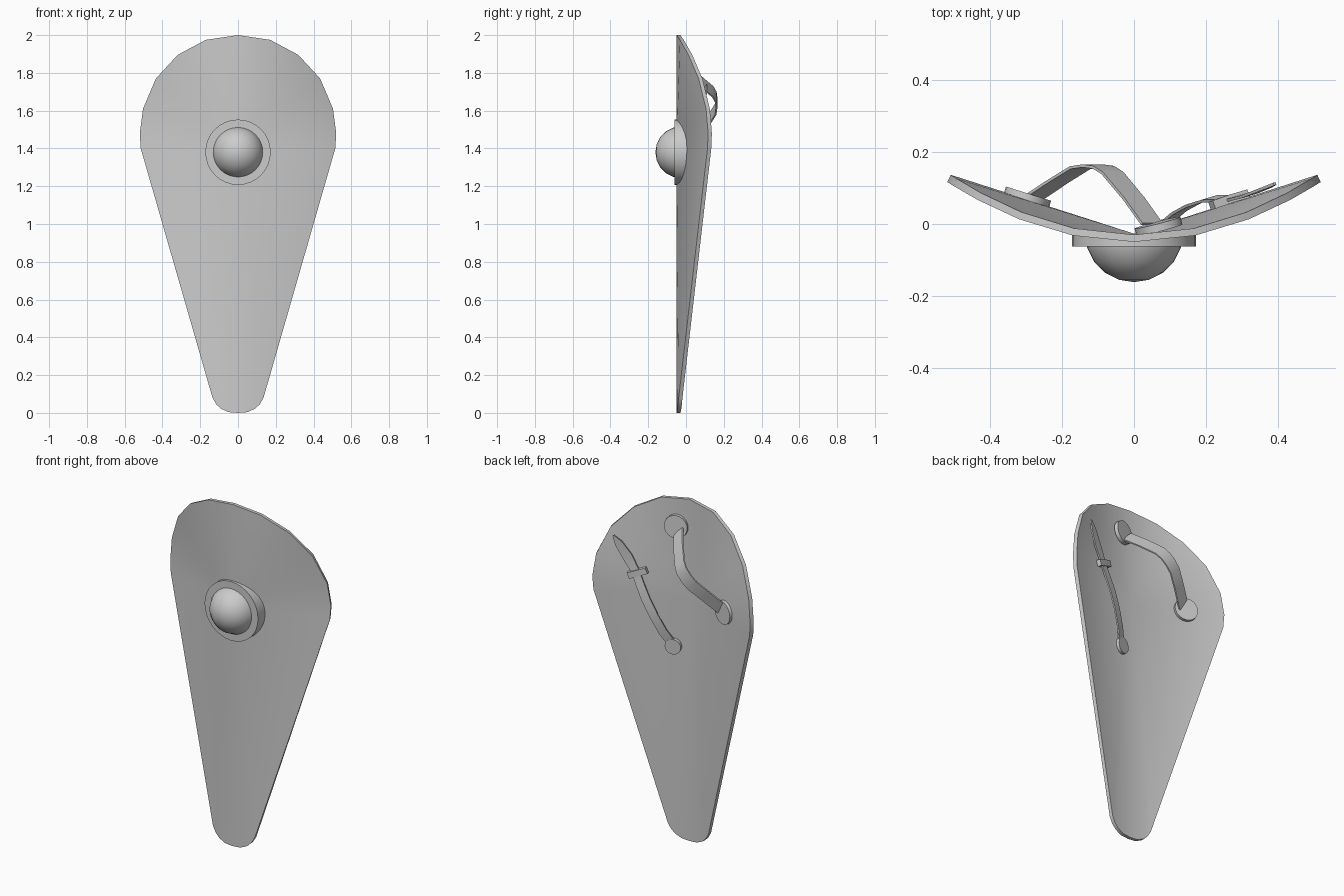
import bpy, bmesh, math
from mathutils import Vector

if "Cube" in bpy.data.objects:
    bpy.data.objects.remove(bpy.data.objects["Cube"])


def finish(name, bm, angle=30):
    bmesh.ops.recalc_face_normals(bm, faces=bm.faces)
    me = bpy.data.meshes.new(name)
    bm.to_mesh(me)
    bm.free()
    ob = bpy.data.objects.new(name, me)
    bpy.context.collection.objects.link(ob)
    bpy.ops.object.select_all(action='DESELECT')
    ob.select_set(True)
    bpy.context.view_layer.objects.active = ob
    bpy.ops.object.shade_smooth_by_angle(angle=math.radians(angle))
    return ob


def front_y(x):
    return -0.05 + 0.167 * (x / 0.52) ** 2


# Shield body: curved rim fanned to a centre point, then thickened
half = [(0.17, 1.975), (0.32, 1.895), (0.435, 1.77), (0.503, 1.61), (0.52, 1.48),
        (0.515, 1.40), (0.135, 0.08), (0.115, 0.045), (0.09, 0.022), (0.05, 0.004)]
outline = [(0, 2.0)] + half + [(0, 0.0)] + [(-x, z) for x, z in reversed(half)]
bm = bmesh.new()
hub = bm.verts.new((0, -0.05, 1.42))
rim = [bm.verts.new((x, front_y(x), z)) for x, z in outline]
back_hub = bm.verts.new((0, -0.027, 1.42))
back_rim = [bm.verts.new((x * 0.982, front_y(x) + 0.02, z)) for x, z in outline]
for i in range(len(rim)):
    j = (i + 1) % len(rim)
    bm.faces.new((hub, rim[i], rim[j]))
    bm.faces.new((back_hub, back_rim[j], back_rim[i]))
    bm.faces.new((rim[i], back_rim[i], back_rim[j], rim[j]))
finish("shield_body", bm)

# Boss base: disc whose back edge follows the shield face
bm = bmesh.new()
N, R, ZC = 32, 0.173, 1.38
front, back = [], []
for i in range(N):
    a = 2 * math.pi * i / N
    x, z = R * math.cos(a), ZC + R * math.sin(a)
    front.append(bm.verts.new((x, -0.062, z)))
    back.append(bm.verts.new((x, -0.04 + 0.32 * abs(x), z)))
bm.faces.new(front)
for i in range(N):
    j = (i + 1) % N
    bm.faces.new((front[i], front[j], back[j], back[i]))
finish("boss_base", bm)

# Boss dome: part sphere bulging forwards
bm = bmesh.new()
bmesh.ops.create_uvsphere(bm, u_segments=32, v_segments=10, radius=0.137)
bmesh.ops.bisect_plane(bm, geom=bm.verts[:] + bm.edges[:] + bm.faces[:],
                       plane_co=(0, 0, 0.025), plane_no=(0, 0, 1), clear_inner=True)
for v in bm.verts:
    v.co = Vector((v.co.x, -0.025 - v.co.z, ZC + v.co.y))
finish("boss_dome", bm, 40)


# Round strap anchors on the back
def anchor(name, pos, normal, radius):
    bm = bmesh.new()
    bmesh.ops.create_cone(bm, cap_ends=True, segments=20, radius1=radius, radius2=radius, depth=0.022)
    rot = Vector(normal).to_track_quat('Z', 'Y')
    for v in bm.verts:
        v.co = rot @ v.co + Vector(pos)
    finish(name, bm)


anchor("arm_strap_upper_anchor", (0.068, -0.007, 1.832), (-0.25, 0.97, 0.05), 0.066)
anchor("arm_strap_lower_anchor", (-0.297, 0.074, 1.457), (0.3, 0.95, 0), 0.066)
anchor("long_strap_anchor", (0.082, 0.0, 1.13), (-0.28, 0.96, -0.05), 0.045)


# Straps: flat band swept along a path
def strap(name, pts, widths, normal, thick=0.008):
    bm = bmesh.new()
    pts = [Vector(p) for p in pts]
    n, rings = Vector(normal).normalized(), []
    for i, p in enumerate(pts):
        t = (pts[min(i + 1, len(pts) - 1)] - pts[max(i - 1, 0)]).normalized()
        side = t.cross(n).normalized()
        up = side.cross(t).normalized() * thick / 2
        side *= widths[i] / 2
        rings.append([bm.verts.new(p + c) for c in
                      (side + up, up - side, -side - up, side - up)])
    for a, b in zip(rings, rings[1:]):
        for k in range(4):
            m = (k + 1) % 4
            bm.faces.new((a[k], a[m], b[m], b[k]))
    bm.faces.new(rings[0])
    bm.faces.new(rings[-1])
    finish(name, bm)


strap("arm_strap",
      [(0.05, 0.0, 1.81), (0.0, 0.07, 1.76), (-0.06, 0.142, 1.70), (-0.085, 0.158, 1.672),
       (-0.115, 0.162, 1.642), (-0.15, 0.157, 1.607), (-0.21, 0.12, 1.548), (-0.285, 0.07, 1.47)],
      [0.08] * 8, (0, 1, 0))
strap("long_strap",
      [(0.085, 0.0, 1.14), (0.125, 0.034, 1.215), (0.165, 0.056, 1.30), (0.21, 0.07, 1.395),
       (0.25, 0.071, 1.48), (0.275, 0.071, 1.54), (0.32, 0.082, 1.62), (0.365, 0.10, 1.695),
       (0.392, 0.112, 1.738)],
      [0.05, 0.05, 0.05, 0.05, 0.048, 0.046, 0.058, 0.045, 0.008], (-0.29, 0.96, 0))

# Keeper loop holding the long strap
strap("strap_keeper", [(0.217, 0.052, 1.558), (0.265, 0.069, 1.537), (0.313, 0.083, 1.516)],
      [0.035] * 3, (-0.29, 0.96, 0), 0.024)
